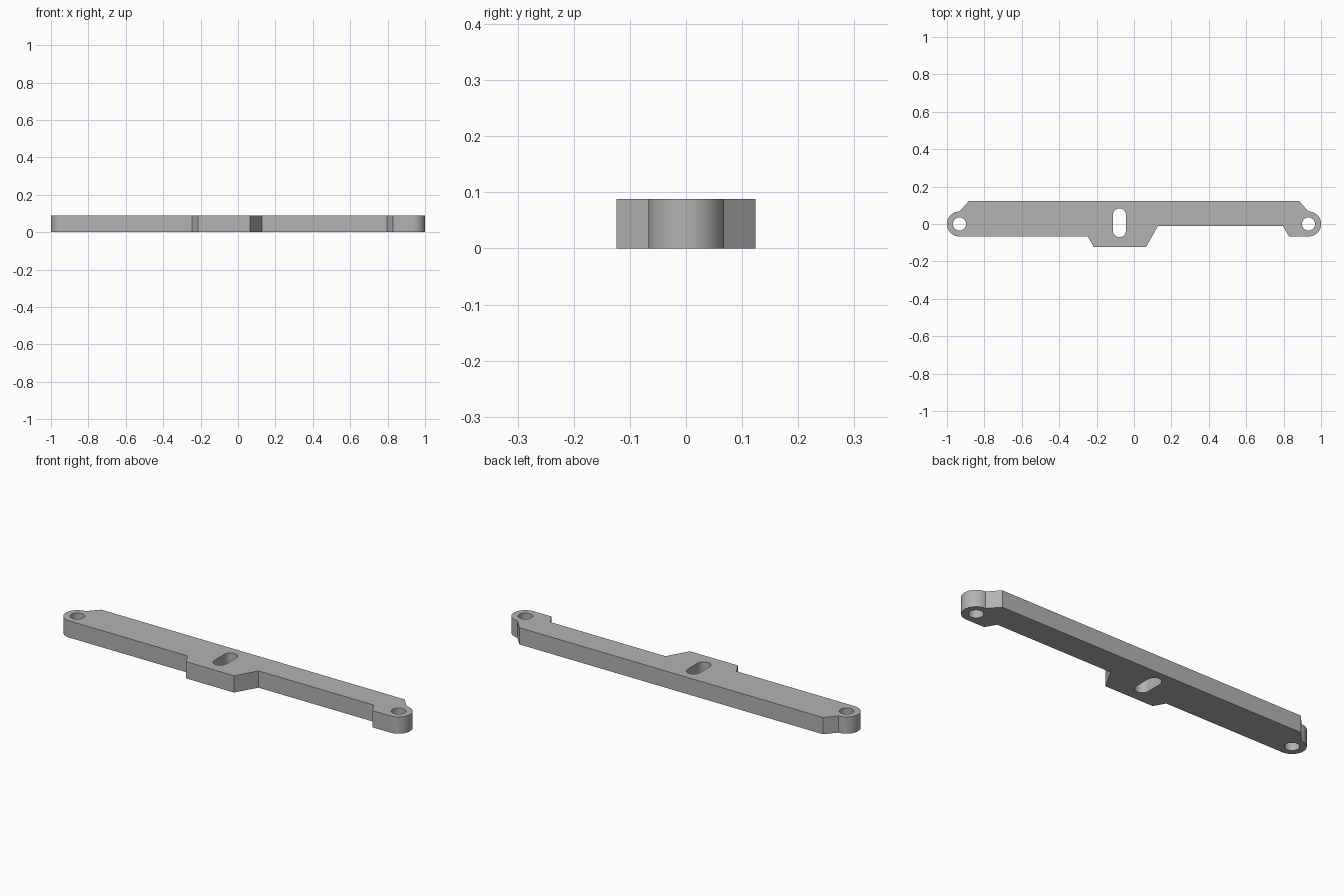
import bpy
import bmesh
from math import cos, sin, pi

cube = bpy.data.objects.get("Cube")
if cube:
    bpy.data.objects.remove(cube, do_unlink=True)

HEIGHT = 0.088
END_X, END_R, HOLE_R = 0.933, 0.067, 0.035


def arc(cx, cy, r, start, end, steps=24):
    """Points along an arc, angles in half turns."""
    angles = [pi * (start + (end - start) * i / steps) for i in range(steps + 1)]
    return [(cx + r * cos(a), cy + r * sin(a)) for a in angles]


# Outer outline, counter-clockwise: rounded ends, front tab, front recess, chamfered back
outline = arc(-END_X, 0, END_R, 0.5, 1.5)
outline += [(-0.247, -END_R), (-0.214, -0.124), (0.064, -0.124),
            (0.127, -0.012), (0.797, -0.012), (0.829, -END_R)]
outline += arc(END_X, 0, END_R, -0.5, 0.5)
outline += [(0.882, 0.124), (-0.882, 0.124)]

# Bolt holes and the middle slot
holes = [arc(side * END_X, 0, HOLE_R, 0, 2, 48)[:-1] for side in (-1, 1)]
slot = arc(-0.078, 0.048, HOLE_R, 0, 1) + arc(-0.078, -0.035, HOLE_R, 1, 2)

# Filled flat curve, extruded to the plate thickness
curve = bpy.data.curves.new("bracket_bar", "CURVE")
curve.dimensions = "2D"
curve.fill_mode = "BOTH"
curve.extrude = HEIGHT / 2
for loop in [outline, slot] + holes:
    spline = curve.splines.new("POLY")
    spline.points.add(len(loop) - 1)
    for point, (x, y) in zip(spline.points, loop):
        point.co = (x, y, 0, 1)
    spline.use_cyclic_u = True

bar = bpy.data.objects.new("bracket_bar", curve)
bpy.context.collection.objects.link(bar)
bpy.ops.object.select_all(action="DESELECT")
bar.select_set(True)
bpy.context.view_layer.objects.active = bar
bpy.ops.object.convert(target="MESH")
bar = bpy.context.object

# Weld the caps to the walls and stand the bar on the ground
bm = bmesh.new()
bm.from_mesh(bar.data)
bmesh.ops.remove_doubles(bm, verts=bm.verts, dist=0.0001)
bmesh.ops.translate(bm, verts=bm.verts, vec=(0, 0, HEIGHT / 2))
bmesh.ops.recalc_face_normals(bm, faces=bm.faces)
bm.to_mesh(bar.data)
bm.free()
bpy.ops.object.shade_smooth_by_angle(angle=pi / 6)

# Plain grey finish
grey = bpy.data.materials.new("plain_grey")
grey.use_nodes = True
colour = (0.45, 0.45, 0.45, 1)
grey.diffuse_color = colour
grey.node_tree.nodes["Principled BSDF"].inputs["Base Color"].default_value = colour
bar.data.materials.clear()
bar.data.materials.append(grey)
